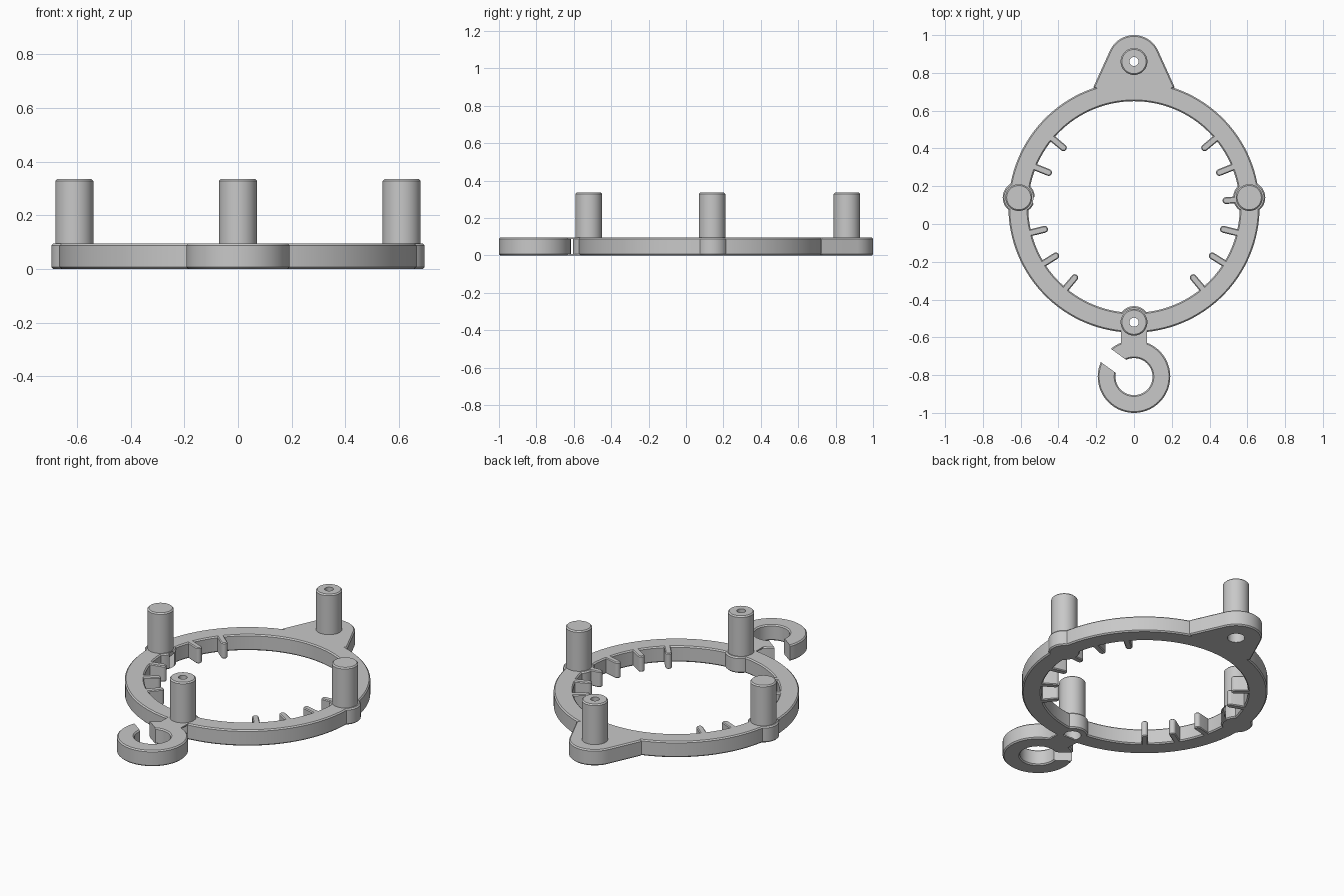
import bpy, bmesh
from math import sin, cos, pi, radians, atan2, acos, hypot
from mathutils import Matrix, Vector

default = bpy.data.objects.get("Cube")
if default:
    bpy.data.objects.remove(default, do_unlink=True)

HEIGHT = 0.095        # thickness of the frame
TOP = 0.335           # top of the posts
CHAMFER = 0.007
RING_Y, RING_OUT, RING_IN = 0.09, 0.665, 0.56
HOOK_Y, HOOK_OUT, HOOK_IN = -0.808, 0.192, 0.098
BACK_Y, FRONT_Y, SIDE = 0.86, -0.52, (0.61, 0.14)

grey = bpy.data.materials.new("plain grey")
grey.use_nodes = True
colour = (0.58, 0.58, 0.58, 1)
grey.diffuse_color = colour
grey.node_tree.nodes["Principled BSDF"].inputs["Base Color"].default_value = colour


def finish(name, bm):
    bmesh.ops.recalc_face_normals(bm, faces=bm.faces)
    mesh = bpy.data.meshes.new(name)
    bm.to_mesh(mesh)
    bm.free()
    mesh.materials.append(grey)
    ob = bpy.data.objects.new(name, mesh)
    bpy.context.collection.objects.link(ob)
    return ob


def arc(x, y, r, a0=0.0, a1=2 * pi, steps=48, closed=True):
    n = steps if closed else steps - 1
    return [(x + r * cos(a0 + (a1 - a0) * i / n),
             y + r * sin(a0 + (a1 - a0) * i / n)) for i in range(steps)]


def prism(name, outline, z0, z1, chamfer=0.0):
    """Upright solid from an outline, with chamfered rims."""
    bm = bmesh.new()
    base = bm.faces.new([bm.verts.new((x, y, z0)) for x, y in outline])
    new = bmesh.ops.extrude_face_region(bm, geom=[base])["geom"]
    bmesh.ops.translate(bm, vec=(0, 0, z1 - z0),
                        verts=[g for g in new if isinstance(g, bmesh.types.BMVert)])
    if chamfer:
        rims = [e for e in bm.edges if abs(e.verts[0].co.z - e.verts[1].co.z) < 1e-5]
        bmesh.ops.bevel(bm, geom=rims, offset=chamfer, segments=1, affect='EDGES')
    return finish(name, bm)


def annulus(name, y, r_out, r_in, steps):
    """Flat ring with chamfered rims, lathed about the z axis."""
    c = CHAMFER
    profile = [(r_in, c), (r_in + c, 0), (r_out - c, 0), (r_out, c),
               (r_out, HEIGHT - c), (r_out - c, HEIGHT),
               (r_in + c, HEIGHT), (r_in, HEIGHT - c)]
    bm = bmesh.new()
    rows = []
    for i in range(steps):
        a = 2 * pi * i / steps
        rows.append([bm.verts.new((r * cos(a), y + r * sin(a), z)) for r, z in profile])
    for i in range(steps):
        p, q = rows[i], rows[(i + 1) % steps]
        for j in range(len(profile)):
            k = (j + 1) % len(profile)
            bm.faces.new((p[j], q[j], q[k], p[k]))
    return finish(name, bm)


def combine(target, tool, operation, keep=False):
    tool.hide_render = True
    mod = target.modifiers.new(operation.lower(), 'BOOLEAN')
    mod.operation, mod.solver, mod.object = operation, 'EXACT', tool
    bpy.context.view_layer.objects.active = target
    bpy.ops.object.modifier_apply(modifier=mod.name)
    if not keep:
        bpy.data.objects.remove(tool, do_unlink=True)


def rectangle(x0, x1, y0, y1):
    return [(x0, y0), (x1, y0), (x1, y1), (x0, y1)]


# Main ring
frame = annulus("ring_frame", RING_Y, RING_OUT, RING_IN, 128)

# Mounting tab at the back: round nose with flared sides
nose = arc(0, BACK_Y, 0.14, radians(24), radians(156), 24, closed=False)
tab = prism("tab", nose + [(-0.215, 0.725), (-0.15, 0.67), (0.15, 0.67), (0.215, 0.725)],
            0, HEIGHT, CHAMFER)
combine(frame, tab, 'UNION')

# Round bosses under the side and front posts
for x, y in ((SIDE[0], SIDE[1]), (-SIDE[0], SIDE[1]), (0, FRONT_Y)):
    combine(frame, prism("boss", arc(x, y, 0.085), 0, HEIGHT, CHAMFER), 'UNION')

# Inward fins with rounded tips, mirrored left and right
for side in (1, -1):
    for i in range(6):
        a = radians(40 - 18 * i)
        tip = arc(0.488, 0, 0.018, pi / 2, 3 * pi / 2, 11, closed=False)
        flat = tip + [(0.59, -0.018), (0.59, 0.018)]
        outline = [(side * (x * cos(a) - y * sin(a)), RING_Y + x * sin(a) + y * cos(a))
                   for x, y in flat]
        combine(frame, prism("fin", outline, 0, HEIGHT, 0.005), 'UNION')

# Open hook at the front with a slanted slot
hook = annulus("hook", HOOK_Y, HOOK_OUT, HOOK_IN, 72)
slot = prism("slot", rectangle(0.04, 0.3, -0.044, 0.044), -0.1, 0.2)
slot.matrix_world = Matrix.Translation((0, HOOK_Y + 0.004, 0)) @ Matrix.Rotation(radians(144), 4, 'Z')
bpy.context.view_layer.update()
combine(hook, slot, 'DIFFERENCE')

# Top and bottom straps joining hook and ring, open at the sides
straps = [prism(f"hook_strap_{n}", rectangle(-0.068, 0.068, -0.65, -0.55), z, z + 0.008)
          for n, z in (("bottom", 0), ("top", HEIGHT - 0.008))]
for strap in straps:
    combine(hook, strap, 'UNION')

# Four posts
posts = {name: prism(name, arc(x, y, 0.071), 0.06, TOP, CHAMFER)
         for name, x, y in (("left_post", SIDE[0], SIDE[1]), ("right_post", -SIDE[0], SIDE[1]),
                            ("front_post", 0, FRONT_Y), ("back_post", 0, BACK_Y))}

# Screw holes through the front and back posts, wider underneath
for name, y in (("front_post", FRONT_Y), ("back_post", BACK_Y)):
    for r, z0, z1 in ((0.024, -0.1, 0.5), (0.047, -0.1, 0.07)):
        hole = prism("hole", arc(0, y, r, steps=32), z0, z1)
        combine(posts[name], hole, 'DIFFERENCE', keep=True)
        combine(frame, hole, 'DIFFERENCE')

# Smooth round walls, crisp rims
bpy.ops.object.select_all(action='DESELECT')
for ob in [frame, hook, *posts.values()]:
    ob.select_set(True)
bpy.context.view_layer.objects.active = frame
bpy.ops.object.shade_smooth_by_angle(angle=radians(25))
